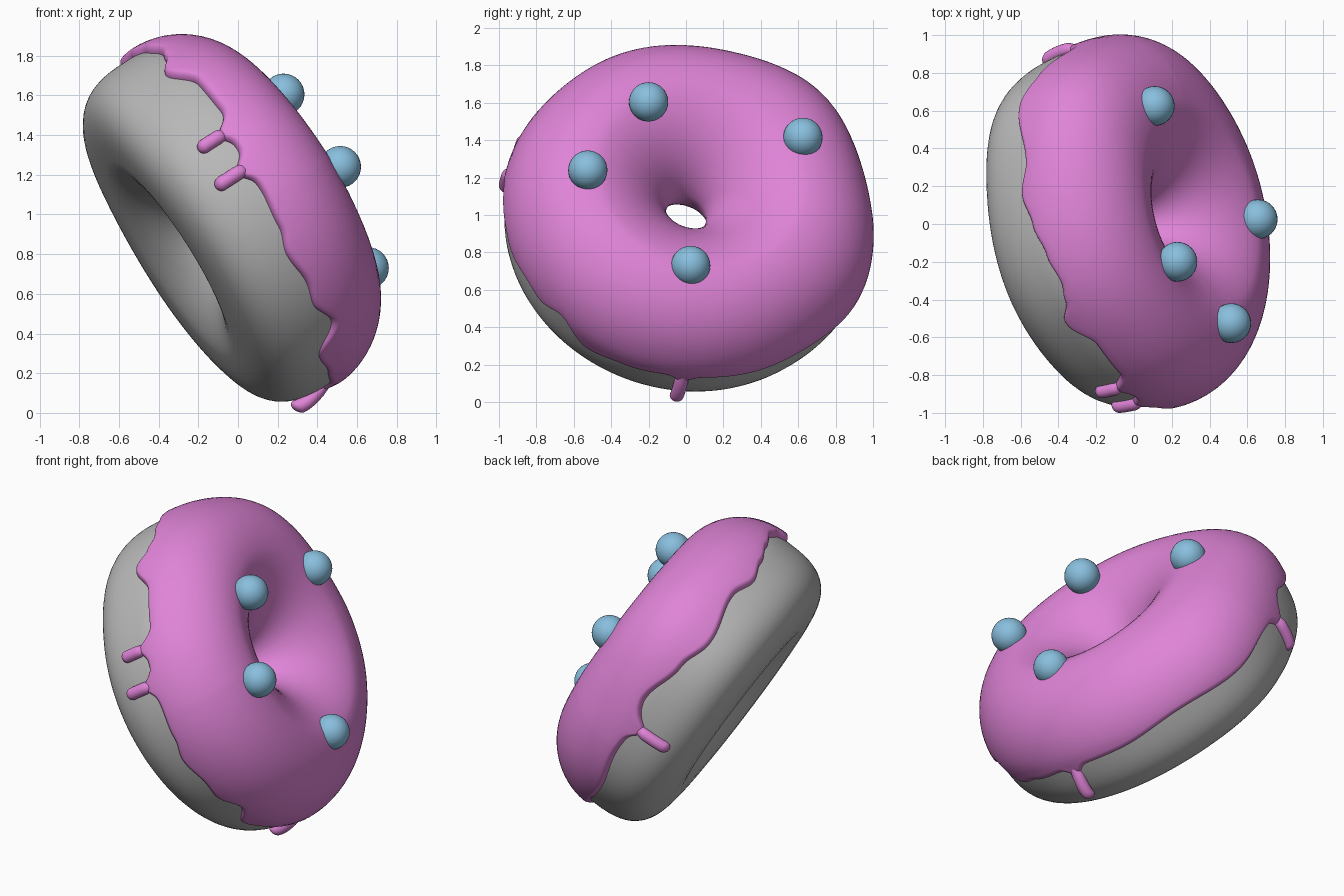
import bpy, bmesh, math
from mathutils import Vector

if "Cube" in bpy.data.objects:
    bpy.data.objects.remove(bpy.data.objects["Cube"])

# tilted frame of the doughnut: N is the ring axis
N = Vector((0.83, 0.2, 0.52)).normalized()
E1 = Vector((0.53, 0, -0.85)).normalized()
E2 = N.cross(E1).normalized()
E1 = E2.cross(N)
C = Vector((-0.03, -0.008, 0.972))
RM = 0.576
SEG = 480


def material(name, rgb):
    m = bpy.data.materials.new(name)
    m.diffuse_color = (*rgb, 1)
    m.use_nodes = True
    m.node_tree.nodes["Principled BSDF"].inputs["Base Color"].default_value = m.diffuse_color
    return m


PINK = material("pink icing", (0.74, 0.23, 0.68))
GREY = material("grey dough", (0.48, 0.48, 0.48))
BLUE = material("blue sprinkle", (0.25, 0.52, 0.73))

# drips: ring angle, start height, tip height, thickness, outward offset, length of the easing
DRIPS = [(-114, 0.07, -0.135, 0.036, 0.014, 0.45), (-101, 0.06, -0.175, 0.037, 0.014, 0.45),
         (0, 0.05, -0.25, 0.037, 0.045, 1.2), (101, 0.05, -0.235, 0.036, 0.014, 0.45)]


def place(phi, r, h):
    return C + (E1 * math.cos(phi) + E2 * math.sin(phi)) * r + N * h


def angle_gap(phi, deg):
    return (math.degrees(phi) - deg + 180) % 360 - 180


def lump(phi):
    # uneven outer outline
    return sum(k * math.exp(-(angle_gap(phi, d) / 22) ** 2)
               for d, k in ((138, 0.053), (71, 0.033), (-132, -0.025)))


def spow(v, p):
    return math.copysign(abs(v) ** (2 / p), v)


def dough_section(t, phi):
    c, s = math.cos(t), math.sin(t)
    p = 2 if s > 0 else 3
    if c < 0:
        p = 1.65
    r = (0.385 + lump(phi) if c > 0 else 0.44) * spow(c, p)
    return RM + r, 0.378 * spow(s, p)


def dough_radius(h, phi):
    p = 2 if h > 0 else 3
    c = max(0, 1 - abs(h / 0.378) ** p) ** (1 / p)
    return RM + (0.385 + lump(phi)) * c


def icing_section(t, phi):
    c, s = math.cos(t), math.sin(t)
    if c > 0:
        # thinner shoulder on the low side, fuller on the high far side
        diag = max(0, math.sin(2 * t))
        low = max(0, math.cos(phi))
        k = 1 - low * (0.035 + 0.045 * diag)
        k += 0.05 * diag * math.exp(-(angle_gap(phi, 135) / 28) ** 2)
        return RM + (0.422 + lump(phi)) * c * k, 0.04 + 0.43 * s * k
    # the inner side narrows like a funnel
    k = 1 - 0.035 * max(0, math.cos(phi)) * max(0, s)
    return RM + 0.465 * spow(c, 1.62), 0.04 + 0.43 * spow(s, 1.62) * k


# wavy lower edge of the icing: ring angle in degrees, height
EDGE = [(-180, 0.01), (-170, 0.05), (-160, 0.08), (-154, 0.06), (-147, 0.0),
        (-136, 0.09), (-122, 0.085), (-114, 0.05), (-107, 0.03), (-101, 0.01), (-94, 0.01),
        (-81, -0.01), (-72, -0.045), (-61, -0.02), (-53, -0.035), (-44, 0.02), (-32, -0.1),
        (-20, -0.065), (0, -0.03), (20, -0.03), (45, 0), (70, -0.03), (90, 0.01),
        (101, 0.0), (112, 0.05), (128, -0.01), (140, -0.06), (160, 0.01), (170, -0.03),
        (180, 0.01)]


def edge_height(phi):
    d = angle_gap(phi, 0)
    h = 0.01
    for (a, ha), (b, hb) in zip(EDGE, EDGE[1:]):
        if a <= d <= b:
            f = (1 - math.cos(math.pi * (d - a) / (b - a))) / 2
            h = ha + (hb - ha) * f
            break
    # flare where a drip leaves the edge
    for deg, *_ in DRIPS:
        h -= 0.06 * math.exp(-(angle_gap(phi, deg) / 3.2) ** 2)
    return h


def loft(name, columns, closed, mat):
    # skin a ring of cross-sections
    bm = bmesh.new()
    vs = [[bm.verts.new(p) for p in col] for col in columns]
    rows = len(vs[0])
    for i in range(len(vs)):
        a, b = vs[i], vs[(i + 1) % len(vs)]
        for j in range(rows if closed else rows - 1):
            k = (j + 1) % rows
            bm.faces.new((a[j], b[j], b[k], a[k]))
    bmesh.ops.recalc_face_normals(bm, faces=bm.faces)
    best = max(bm.faces, key=lambda f: f.calc_center_median().dot(N))
    if best.normal.dot(N) < 0:
        bmesh.ops.reverse_faces(bm, faces=bm.faces)
    finish(bm, name, mat)


def finish(bm, name, mat):
    for f in bm.faces:
        f.smooth = True
    me = bpy.data.meshes.new(name)
    bm.to_mesh(me)
    bm.free()
    me.materials.append(mat)
    bpy.context.collection.objects.link(bpy.data.objects.new(name, me))


angles = [2 * math.pi * i / SEG for i in range(SEG)]

# dough ring
loft("dough", [[place(a, *dough_section(2 * math.pi * j / 64, a)) for j in range(64)]
               for a in angles[::2]], True, GREY)

# icing shell with a rounded lip
columns = []
for a in angles:
    e = edge_height(a)
    t0 = math.radians(215)
    t1 = math.asin((e + 0.035 - 0.04) / 0.43)
    col = [icing_section(t0 + (t1 - t0) * j / 44, a) for j in range(45)]
    r_end, h_end = col[-1]
    r_in = dough_radius(e, a) - 0.012
    for j in range(1, 8):
        q = math.pi / 2 * j / 7
        col.append((r_in + (r_end - r_in) * math.cos(q), h_end - (h_end - e) * math.sin(q)))
    columns.append([place(a, r, h) for r, h in col])
loft("icing", columns, False, PINK)

# drips: round fingers rising out of the icing edge
for i, (deg, h0, h1, rad, out, span) in enumerate(DRIPS):
    a = math.radians(deg)
    path = []
    for j in range(13):
        f = j / 12
        g = min(1, f / span)
        ease = g * g * (3 - 2 * g)
        path.append((h0 + (h1 + rad - h0) * f, min(1, 0.6 + 0.8 * f), -0.03 + (out + 0.03) * ease))
    last = path[-1][2]
    for j in range(1, 8):
        q = math.pi / 2 * j / 7
        path.append((h1 + rad - rad * math.sin(q), max(0.03, math.cos(q)), last))
    side = E2 * math.cos(a) - E1 * math.sin(a)
    radial = E1 * math.cos(a) + E2 * math.sin(a)
    bm = bmesh.new()
    sections = []
    for h, w, off in path:
        p = place(a, dough_radius(h, a) + off, h)
        sections.append([bm.verts.new(p + (side * math.cos(2 * math.pi * k / 20)
                                           + radial * math.sin(2 * math.pi * k / 20)) * rad * w)
                         for k in range(20)])
    for r0, r1 in zip(sections, sections[1:]):
        for k in range(20):
            m = (k + 1) % 20
            bm.faces.new((r0[k], r0[m], r1[m], r1[k]))
    bm.faces.new(sections[0])
    bm.faces.new(sections[-1])
    bmesh.ops.recalc_face_normals(bm, faces=bm.faces)
    finish(bm, f"icing_drip_{i + 1}", PINK)

# ball sprinkles
for i, loc in enumerate([(0.23, -0.2, 1.605), (0.515, -0.525, 1.24), (0.655, 0.025, 0.73), (0.11, 0.625, 1.415)]):
    bpy.ops.mesh.primitive_uv_sphere_add(segments=32, ring_count=16, radius=0.105, location=loc)
    ob = bpy.context.object
    ob.name = f"ball_sprinkle_{i + 1}"
    ob.data.materials.append(BLUE)
    bpy.ops.object.shade_smooth()
